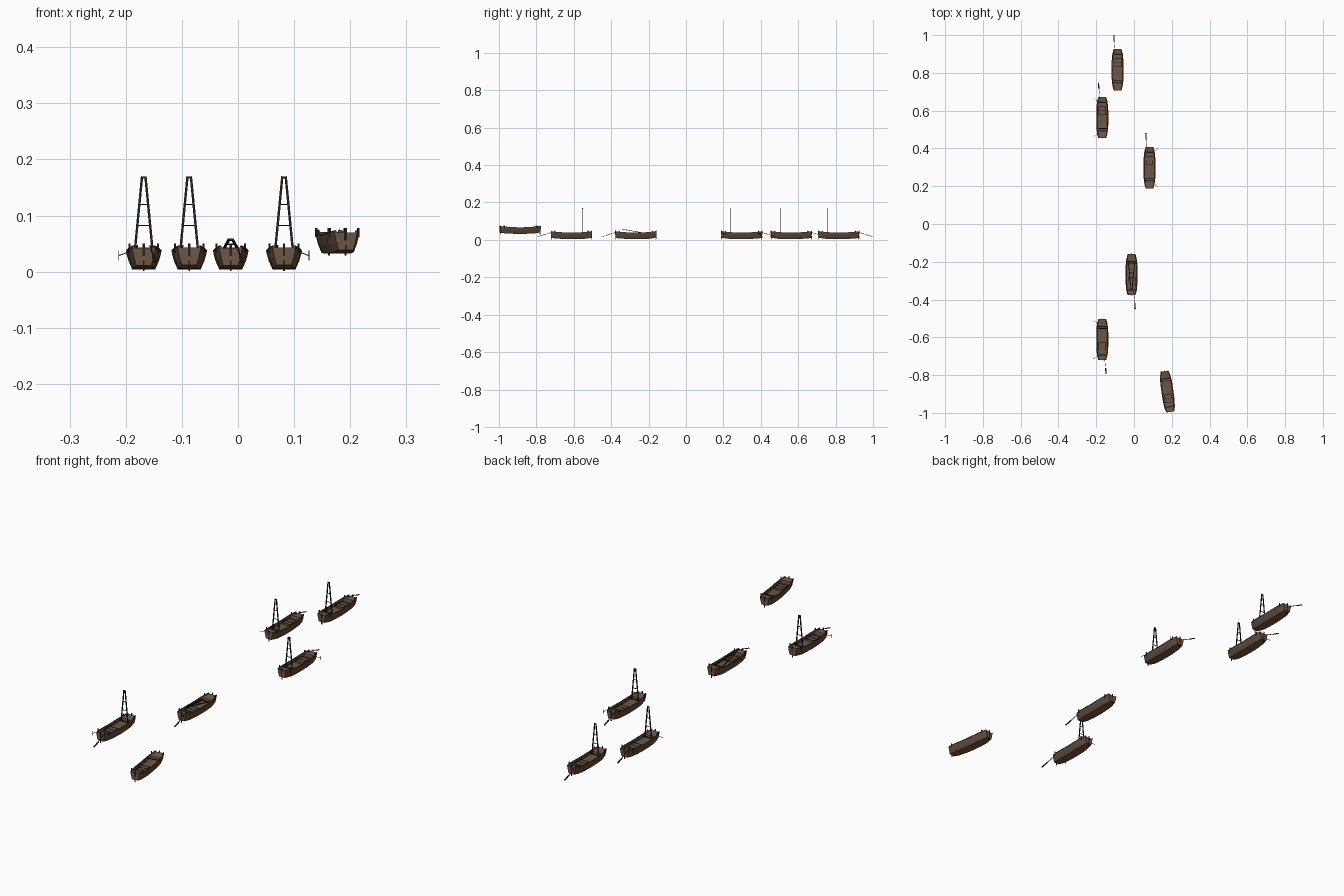
import bpy, bmesh, math
from mathutils import Vector, Matrix

if "Cube" in bpy.data.objects:
    bpy.data.objects.remove(bpy.data.objects["Cube"])


def material(name, color):
    m = bpy.data.materials.new(name)
    m.diffuse_color = (*color, 1)
    m.use_nodes = True
    m.node_tree.nodes["Principled BSDF"].inputs["Base Color"].default_value = m.diffuse_color
    return m


PLANK = material("plank brown", (0.15, 0.097, 0.056))
HULL = material("hull brown", (0.115, 0.073, 0.043))
DARK = material("dark timber", (0.022, 0.016, 0.012))


def finish(bm, name, mats):
    bmesh.ops.recalc_face_normals(bm, faces=bm.faces)
    me = bpy.data.meshes.new(name)
    bm.to_mesh(me)
    bm.free()
    for m in mats:
        me.materials.append(m)
    return me


def beam(bm, a, b, w, h):
    """Box from a to b: w across, h in the other direction."""
    a, b = Vector(a), Vector(b)
    d = (b - a).normalized()
    ref = Vector((0, 1, 0)) if abs(d.z) > 0.8 else Vector((0, 0, 1))
    s = d.cross(ref).normalized()
    u = s.cross(d).normalized()
    ends = []
    for p in (a, b):
        ends.append([bm.verts.new(p + s * w / 2 * i + u * h / 2 * j)
                     for i, j in ((-1, -1), (1, -1), (1, 1), (-1, 1))])
    bm.faces.new(ends[0])
    bm.faces.new(ends[1][::-1])
    for k in range(4):
        n = (k + 1) % 4
        bm.faces.new((ends[0][k], ends[0][n], ends[1][n], ends[1][k]))


def beams(name, rows, mat=DARK):
    bm = bmesh.new()
    for r in rows:
        beam(bm, *r)
    return finish(bm, name, [mat])


# stations: y, half width at gunwale, gunwale z, bottom z, deck z
STATIONS = [(-.109, .020, .046, .011, .042), (-.082, .0275, .043, .007, .039),
            (-.080, .0277, .043, .007, .027), (-.040, .031, .040, .005, .025),
            (.0, .031, .039, .004, .025), (.040, .031, .040, .005, .025),
            (.068, .029, .042, .006, .027), (.070, .0287, .042, .006, .038),
            (.085, .0265, .044, .008, .040), (.109, .020, .047, .012, .043)]


def hull_mesh():
    bm = bmesh.new()
    rings = []
    for y, w, g, b, dk in STATIONS:
        half = [(w * .66, b), (w * .87, b + (g - b) * .42), (w, b + (g - b) * .82),
                (w * .97, g), (w * .97 - .002, g), (w * .9 - .002, dk)]
        ring = half + [(-x, z) for x, z in reversed(half)]
        rings.append([bm.verts.new((x, y, z)) for x, z in ring])
    n = len(rings[0])
    for r, s in zip(rings, rings[1:]):
        for k in range(n):
            bm.faces.new((r[k], r[(k + 1) % n], s[(k + 1) % n], s[k]))
    bm.faces.new(rings[0])
    bm.faces.new(rings[-1])
    bmesh.ops.recalc_face_normals(bm, faces=bm.faces)
    bm.normal_update()
    # planked deck, bottom and transoms; darker sides
    for f in bm.faces:
        f.material_index = 0 if abs(f.normal.z) > .7 or abs(f.normal.y) > .9 else 1
    return finish(bm, "hull", [PLANK, HULL])


# rubbing strake along both sides
rails = []
for sx in (-1, 1):
    for p, q in zip(STATIONS, STATIONS[1:]):
        if q[0] - p[0] > .01:
            rails.append(((sx * p[1], p[0], p[2] - .003), (sx * q[1], q[0], q[2] - .003), .0014, .002))

# gunwale posts, then end posts and keel skegs
posts = [((sx * x, y, .034), (sx * x, y, .050), .0035, .0035)
         for sx in (-1, 1) for y, x in ((-.088, .0255), (.088, .0255))]
stems = []
for s in (-1, 1):
    stems.append(((0, s * .109, .028), (0, s * .109, .050), .004, .003))
    stems.append(((0, s * .107, .001), (0, s * .109, .020), .003, .003))

# cross beam and side ribs
ribs = [((-.027, .057, .034), (.027, .057, .034), .002, .003)]
for sx in (-1, 1):
    for y in (-.06, -.03, .0, .03):
        ribs.append(((sx * .026, y, .024), (sx * .028, y, .039), .002, .002))

# raised hatch with dark frame
frame = [((-.019, y, .0335), (.019, y, .0335), .0015, .002) for y in (-.058, -.036, -.014)]
frame += [((x, -.058, .0335), (x, -.014, .0335), .0015, .002) for x in (-.019, .019)]

# A-frame mast: legs, rungs, top bar (its origin is the foot)
mast = [((s * .0165, 0, -.004), (s * .003, 0, .136), .0042, .003) for s in (-1, 1)]
mast += [((-.013, 0, .048), (.013, 0, .048), .002, .002),
         ((-.009, 0, .086), (.009, 0, .086), .002, .002),
         ((-.005, 0, .134), (.005, 0, .134), .004, .004)]

# steering oar, side poles and their blades
steer = [((.011, -.085, .047), (.0185, -.16, .024), .002, .002),
         ((.018, -.150, .0265), (.0195, -.183, .017), .006, .002)]
poles = [((-.022, s * .085, .037), (-.045, s * .10, .0285), .0014, .0014) for s in (-1, 1)]
blades = [((-.0445, -.10, .020), (-.0445, -.10, .0375), .0016, .003)]

PARTS = {
    "hull": hull_mesh(),
    "gunwale_rails": beams("gunwale_rails", rails, HULL),
    "gunwale_posts": beams("gunwale_posts", posts, DARK),
    "end_posts": beams("end_posts", stems),
    "cross_beams": beams("cross_beams", ribs),
    "hatch": beams("hatch", [((0, -.058, .029), (0, -.014, .029), .038, .008)], PLANK),
    "hatch_frame": beams("hatch_frame", frame),
    "mast": beams("mast", mast),
    "steering_oar": beams("steering_oar", steer),
    "side_poles": beams("side_poles", poles),
    "side_blade": beams("side_blade", blades),
}
BASE = ("hull", "gunwale_rails", "gunwale_posts", "end_posts",
        "cross_beams", "hatch", "hatch_frame")


def place(part, i, matrix):
    ob = bpy.data.objects.new(f"boat_{i}_{part}", PARTS[part])
    ob.matrix_world = matrix
    bpy.context.scene.collection.objects.link(ob)


# boats: x, y, z, heading, mast lean (None = no mast), oar, side oar parts and turn
BOATS = [(-.087, .817, 0, 180, 0, True, (), 0),
         (-.168, .563, 0, 180, 0, True, ("side_poles",), 180),
         (.082, .298, 0, 180, 0, True, ("side_poles", "side_blade"), 0),
         (-.013, -.268, 0, 0, 80, True, (), 0),
         (-.168, -.612, 0, 0, 0, True, ("side_poles", "side_blade"), 0),
         (.177, -.887, .028, 8, None, False, (), 0)]

for i, (x, y, z, turn, lean, oar, sides, flip) in enumerate(BOATS, 1):
    M = Matrix.Translation((x, y, z)) @ Matrix.Rotation(math.radians(turn), 4, 'Z')
    for part in BASE:
        place(part, i, M)
    if lean is not None:
        place("mast", i, M @ Matrix.Translation((0, .059, .034))
              @ Matrix.Rotation(math.radians(lean), 4, 'X'))
    if oar:
        place("steering_oar", i, M)
    for part in sides:
        place(part, i, M @ Matrix.Rotation(math.radians(flip), 4, 'Z'))
